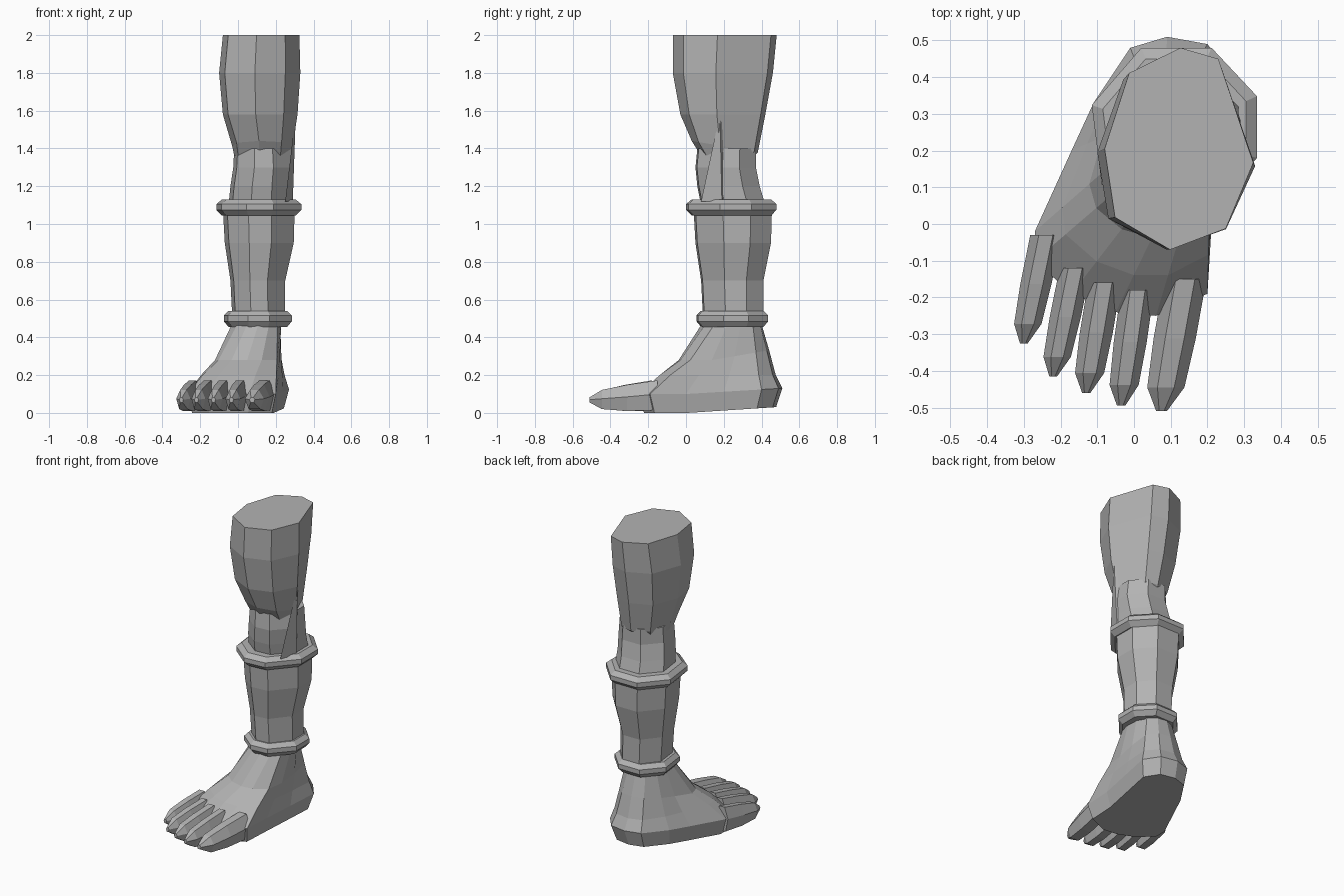
import bpy
import bmesh
import math
from mathutils import Vector

if "Cube" in bpy.data.objects:
    bpy.data.objects.remove(bpy.data.objects["Cube"], do_unlink=True)

grey = bpy.data.materials.new("plain grey")
grey.use_nodes = True
colour = (0.45, 0.45, 0.45, 1)
grey.diffuse_color = colour
grey.node_tree.nodes["Principled BSDF"].inputs["Base Color"].default_value = colour


def loft(name, rings):
    """Skin a stack of equal-length point rings and cap both ends."""
    bm = bmesh.new()
    loops = [[bm.verts.new(point) for point in ring] for ring in rings]
    count = len(loops[0])
    for low, high in zip(loops, loops[1:]):
        for i in range(count):
            j = (i + 1) % count
            bm.faces.new((low[i], low[j], high[j], high[i]))
    bm.faces.new(loops[0][::-1])
    bm.faces.new(loops[-1])
    bmesh.ops.recalc_face_normals(bm, faces=bm.faces)
    mesh = bpy.data.meshes.new(name)
    bm.to_mesh(mesh)
    bm.free()
    mesh.materials.append(grey)
    obj = bpy.data.objects.new(name, mesh)
    bpy.context.collection.objects.link(obj)
    return obj


def section(profile, z, left, right, front, back, tilt=0):
    """Fit a unit profile into the given extents at height z."""
    cx, cy = (left + right) / 2, (front + back) / 2
    rx, ry = (right - left) / 2, (back - front) / 2
    return [(cx + u * rx, cy + v * ry, z - tilt * v) for u, v in profile]


# Unit cross-sections of the thigh and of the lower leg
thigh_profile = [(-.86, -.68), (-.12, -1), (.63, -.79), (1, -.14),
                 (.53, .89), (.02, 1), (-.67, .75), (-1, 0)]
shin_profile = [(-.88, -.55), (-.29, -1), (.35, -.95), (1, -.25),
                (1, .45), (.45, 1), (-.4, 1), (-1, .35)]

# Thigh, tapering to the front overhang above the kneecap
loft("thigh", [section(thigh_profile, *s) for s in (
    (1.36, -.02, .28, .08, .36),
    (1.41, -.03, .29, .03, .38, .03),
    (1.58, -.08, .315, -.03, .42),
    (1.80, -.10, .33, -.07, .46),
    (2.00, -.08, .325, -.07, .48))])

# Knee
loft("knee", [section(shin_profile, *s) for s in (
    (1.10, -.05, .285, .08, .42),
    (1.20, -.04, .285, .06, .39),
    (1.30, -.025, .29, .05, .37),
    (1.40, -.02, .28, .06, .37))])

# Tendon fin running from the thigh down to the upper cuff
loft("knee_tendon", [
    [(.25, .08, 1.12), (.29, .19, 1.12), (.25, .21, 1.12)],
    [(.30, .17, 1.54), (.305, .18, 1.55), (.30, .19, 1.54)]])

# Shin
loft("shin", [section(shin_profile, *s) for s in (
    (.50, -.03, .25, .09, .41),
    (.70, -.04, .25, .08, .41),
    (.90, -.07, .295, .05, .45),
    (1.08, -.08, .30, .04, .455))])


# Cuffs with a bevelled ridge
def cuff(name, z, left, right, front, back, inset):
    bounds = (left, right, front, back)
    narrow = (left + inset, right - inset, front + inset, back - inset)
    layers = ((-.045, narrow), (-.015, bounds), (.015, bounds), (.04, narrow))
    loft(name, [section(shin_profile, z + dz, *b) for dz, b in layers])


cuff("upper_cuff", 1.09, -.115, .335, 0, .48, .03)
cuff("lower_cuff", .50, -.075, .285, .055, .435, .025)

# Foot: outline at the widest level, blended upward into the ankle
outline = [(-.27, -.10), (-.17, -.19), (-.05, -.24), (.06, -.25), (.20, -.19),
           (.21, 0), (.24, .20), (.27, .40), (.20, .49), (.09, .51),
           (-.01, .48), (-.11, .33), (-.17, .20), (-.27, -.02)]
step = math.tau / len(outline)
start = math.radians(225)
ankle = [(.10 + .13 * math.cos(start + i * step),
          .245 + .15 * math.sin(start + i * step)) for i in range(len(outline))]


def foot_ring(blend, height):
    return [Vector((*p, height(p[1]))).lerp(Vector((*q, height(p[1]))), blend)
            for p, q in zip(outline, ankle)]


sole = [(x * .9, .1 + (y - .1) * .92, max(0, y * .06)) for x, y in outline]
loft("foot", [
    sole,
    foot_ring(0, lambda y: .10 + max(0, y) * .06),
    foot_ring(.3, lambda y: .20),
    foot_ring(.6, lambda y: .28 + max(0, y) * .1),
    foot_ring(1, lambda y: .49)])

# Toes: faceted sections swept from the ball of the foot to a blunt tip
toe_profile = [(-1, 0), (-.6, -1), (.6, -1), (1, 0), (.45, .85), (-.45, .85)]


def toe(name, base, tip, width):
    base, tip = Vector(base), Vector(tip)
    rings = []
    for along, spread, middle, half in ((0, 1, .10, .085), (.45, 1, .085, .075),
                                        (.82, .88, .075, .055), (1, .25, .07, .015)):
        centre = base.lerp(tip, along)
        rings.append([(centre.x + u * spread * width / 2, centre.y,
                       middle + v * half) for u, v in toe_profile])
    loft(name, rings)


toes = (("little_toe", (-.24, -.03), (-.30, -.325), .085),
        ("fourth_toe", (-.16, -.12), (-.22, -.415), .085),
        ("middle_toe", (-.08, -.16), (-.13, -.46), .09),
        ("second_toe", (.01, -.18), (-.035, -.495), .09),
        ("big_toe", (.14, -.15), (.075, -.51), .115))
for spec in toes:
    toe(*spec)
